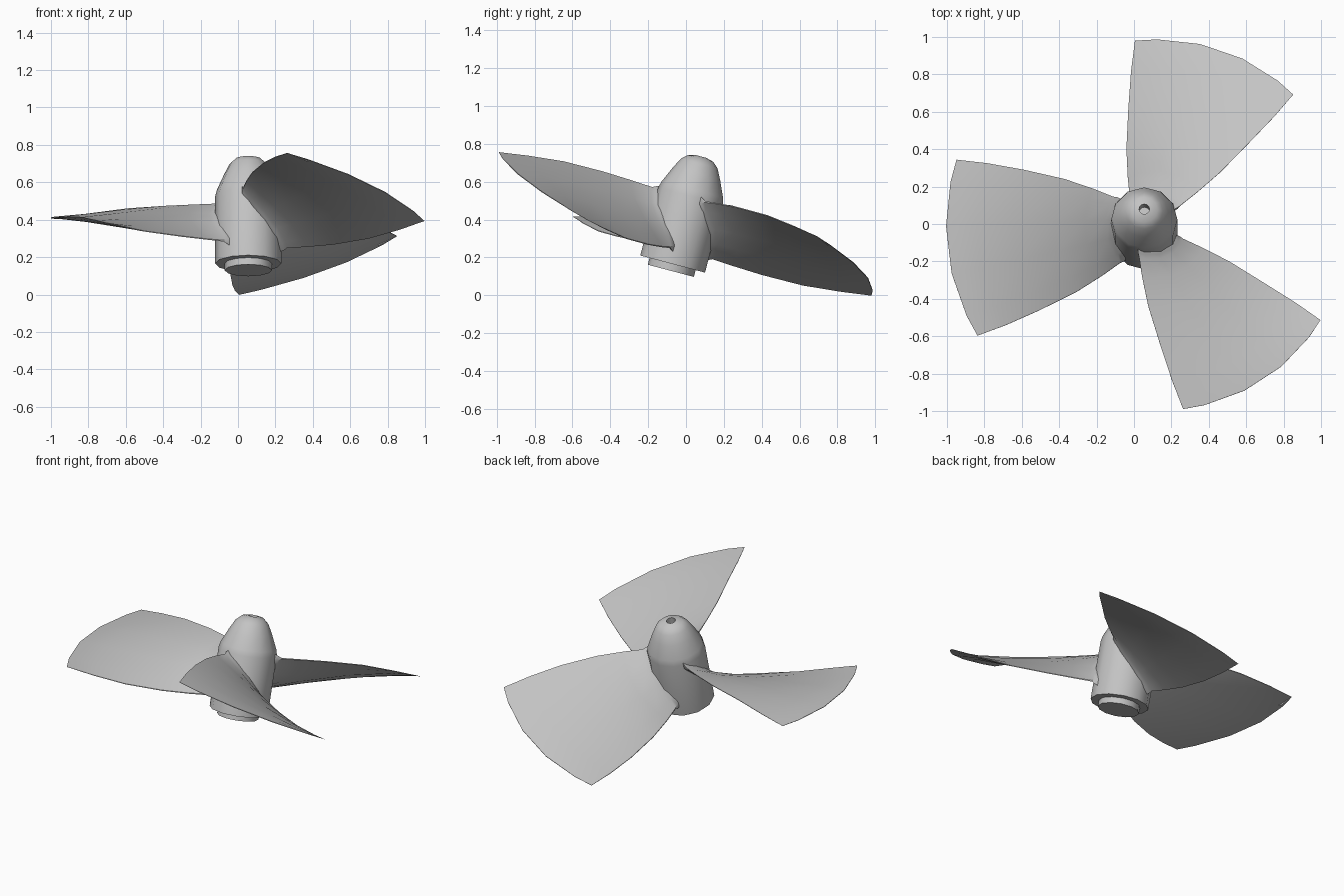
import bpy, bmesh
from math import sin, cos, radians, pi
from mathutils import Matrix

if "Cube" in bpy.data.objects:
    bpy.data.objects.remove(bpy.data.objects["Cube"])

metal = bpy.data.materials.new("grey_metal")
metal.use_nodes = True
colour = (0.55, 0.55, 0.55, 1)
metal.diffuse_color = colour
metal.node_tree.nodes["Principled BSDF"].inputs["Base Color"].default_value = colour

# The whole propeller leans back about x
TILT = Matrix.Translation((0.055, -0.014, 0.38)) @ Matrix.Rotation(radians(-14.8), 4, "X")


def finish(bm, name, angle):
    bmesh.ops.recalc_face_normals(bm, faces=bm.faces)
    mesh = bpy.data.meshes.new(name)
    bm.to_mesh(mesh)
    bm.free()
    mesh.materials.append(metal)
    obj = bpy.data.objects.new(name, mesh)
    bpy.context.collection.objects.link(obj)
    obj.matrix_world = TILT
    bpy.ops.object.select_all(action="DESELECT")
    obj.select_set(True)
    bpy.context.view_layer.objects.active = obj
    bpy.ops.object.shade_smooth_by_angle(angle=radians(angle))


def bridge(bm, a, b):
    n = len(a)
    for i in range(n):
        bm.faces.new((a[i], a[(i + 1) % n], b[(i + 1) % n], b[i]))


# Hub: lathe from the lower boss, over the nose and down into the shaft hole
def make_hub(sides=12):
    profile = [(0.126, -0.259), (0.126, -0.222), (0.177, -0.222), (0.177, 0.15),
               (0.168, 0.185), (0.13, 0.27), (0.1, 0.328), (0.07, 0.355),
               (0.028, 0.366), (0.028, 0.3)]
    bm = bmesh.new()
    rings = [[bm.verts.new((r * cos(2 * pi * i / sides), r * sin(2 * pi * i / sides), z))
              for i in range(sides)] for r, z in profile]
    for a, b in zip(rings, rings[1:]):
        bridge(bm, a, b)
    bm.faces.new(rings[0])
    bm.faces.new(rings[-1])
    finish(bm, "hub", 38)


# Blade stations: radius, half sweep in degrees, half rise, half thickness, edge thinning
# The first three form the flared root against the hub
STATIONS = [(0.15, 50, 0.142, 0.048, 0.5), (0.19, 47, 0.140, 0.036, 0.6),
            (0.21, 44.5, 0.140, 0.026, 0.85), (0.32, 39, 0.148, 0.025, 0.9),
            (0.48, 34.5, 0.155, 0.023, 0.9), (0.70, 30, 0.154, 0.020, 0.9),
            (0.90, 27.5, 0.135, 0.015, 0.9), (1.0, 26.3, 0.122, 0.009, 0.9),
            (1.06, 25.7, 0.115, 0.002, 0.8)]
CHORD = [-1, -0.75, -0.26, 0.26, 0.75, 1]


def make_blade(name, middle):
    bm = bmesh.new()
    loops = []
    for radius, sweep, rise, thick, thinning in STATIONS:
        def point(t, side):
            angle = radians(middle + sweep * t)
            return bm.verts.new((radius * cos(angle), radius * sin(angle),
                                 -rise * t + side * thick * (1 - thinning * t * t)))
        loops.append([point(t, 1) for t in CHORD] + [point(t, -1) for t in reversed(CHORD)])
    for a, b in zip(loops, loops[1:]):
        bridge(bm, a, b)
    bm.faces.new(loops[0])
    bm.faces.new(loops[-1])
    finish(bm, name, 40)


make_hub()
for name, middle in (("back_blade", 67), ("left_blade", -53), ("right_blade", 187)):
    make_blade(name, middle)
